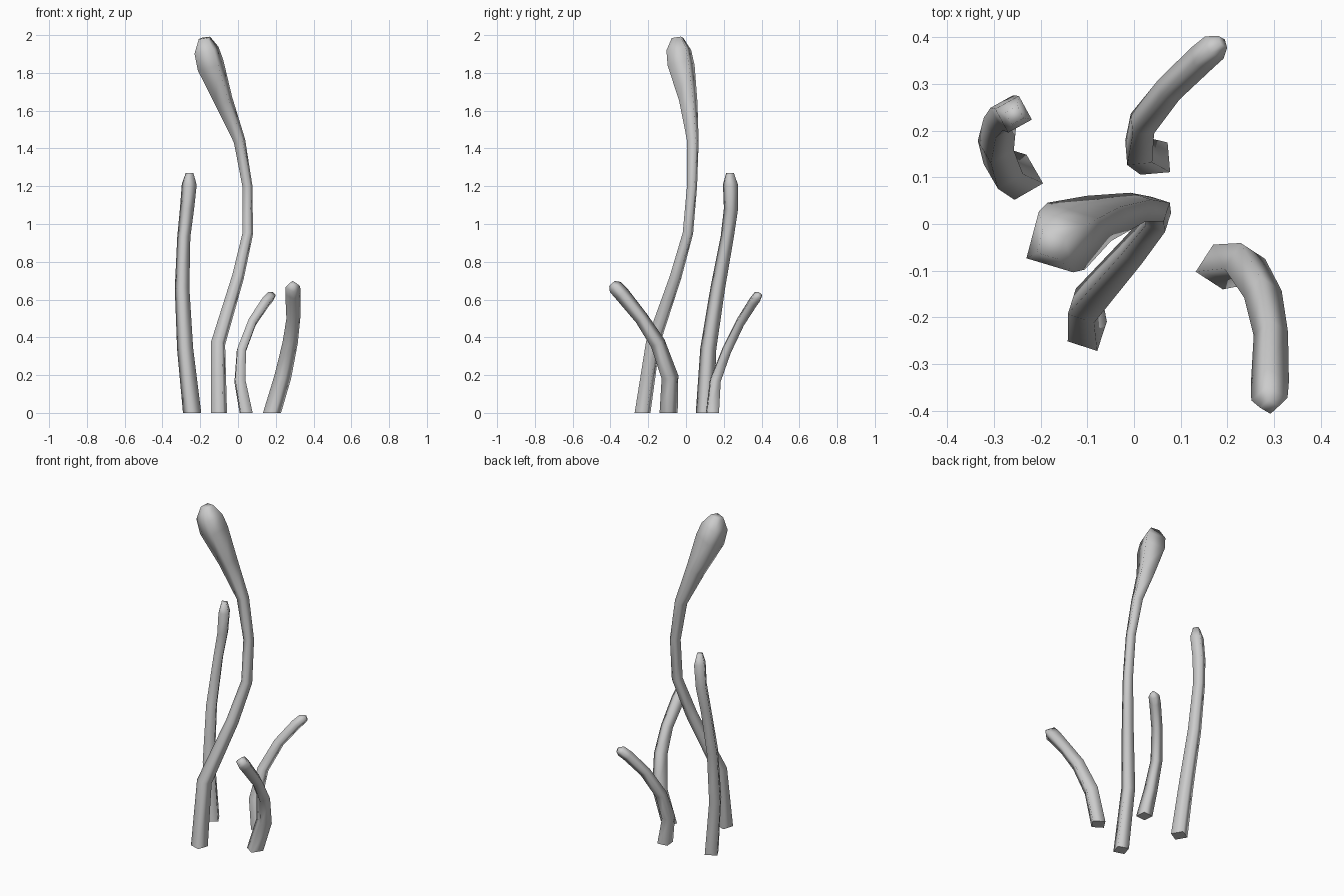
import bpy, bmesh, math
from mathutils import Vector

if "Cube" in bpy.data.objects:
    bpy.data.objects.remove(bpy.data.objects["Cube"])


def stalk(name, turn, path):
    """Four-sided tube with rings at (x, y, z, radius), square end caps."""
    pts = [Vector(p[:3]) for p in path]
    bm = bmesh.new()
    tangent = Vector((0, 0, 1))
    a = math.radians(turn + 45)
    side = Vector((math.cos(a), math.sin(a), 0))
    rings = []
    for i, p in enumerate(pts):
        if i:
            q = pts[min(i + 1, len(pts) - 1)]
            new = ((q - p).normalized() + (p - pts[i - 1]).normalized()).normalized()
            side = tangent.rotation_difference(new) @ side
            tangent = new
        other = tangent.cross(side)
        r = path[i][3]
        rings.append([bm.verts.new(p + d * r) for d in (side, other, -side, -other)])
    for low, high in zip(rings, rings[1:]):
        for k in range(4):
            n = (k + 1) % 4
            bm.faces.new((low[k], low[n], high[n], high[k])).smooth = True
    bm.faces.new(rings[-1]).smooth = True
    base = bm.faces.new(rings[0][::-1])
    for e in base.edges:
        e.smooth = False
    mesh = bpy.data.meshes.new(name)
    bm.to_mesh(mesh)
    bm.free()
    bpy.context.collection.objects.link(bpy.data.objects.new(name, mesh))


# Tall stalk with a bulbous head
stalk("tall_stalk", -18, [
    (-.10, -.23, 0, .047), (-.105, -.175, .37, .042), (.0, -.055, .72, .035),
    (.052, .01, .95, .031), (.05, .032, 1.2, .03), (.008, .036, 1.44, .035),
    (-.075, .012, 1.65, .055), (-.145, -.026, 1.84, .082),
    (-.167, -.038, 1.92, .075), (-.178, -.045, 1.985, .035)])

# Medium stalk at the left
stalk("medium_stalk", 30, [
    (-.243, .10, 0, .05), (-.28, .118, .34, .044), (-.296, .168, .66, .04),
    (-.287, .218, .93, .036), (-.27, .238, 1.08, .039),
    (-.258, .235, 1.21, .041), (-.256, .233, 1.27, .021)])

# Short stalk at the back
stalk("back_short_stalk", 5, [
    (.043, .14, 0, .045), (.01, .155, .17, .038), (.018, .215, .33, .033),
    (.075, .288, .48, .031), (.145, .355, .585, .032),
    (.172, .378, .615, .031), (.19, .39, .625, .016)])

# Short stalk at the right
stalk("right_short_stalk", -33, [
    (.18, -.092, 0, .049), (.237, -.085, .19, .046), (.276, -.15, .37, .041),
    (.293, -.235, .50, .037), (.291, -.34, .63, .041),
    (.29, -.375, .667, .039), (.29, -.392, .685, .02)])
